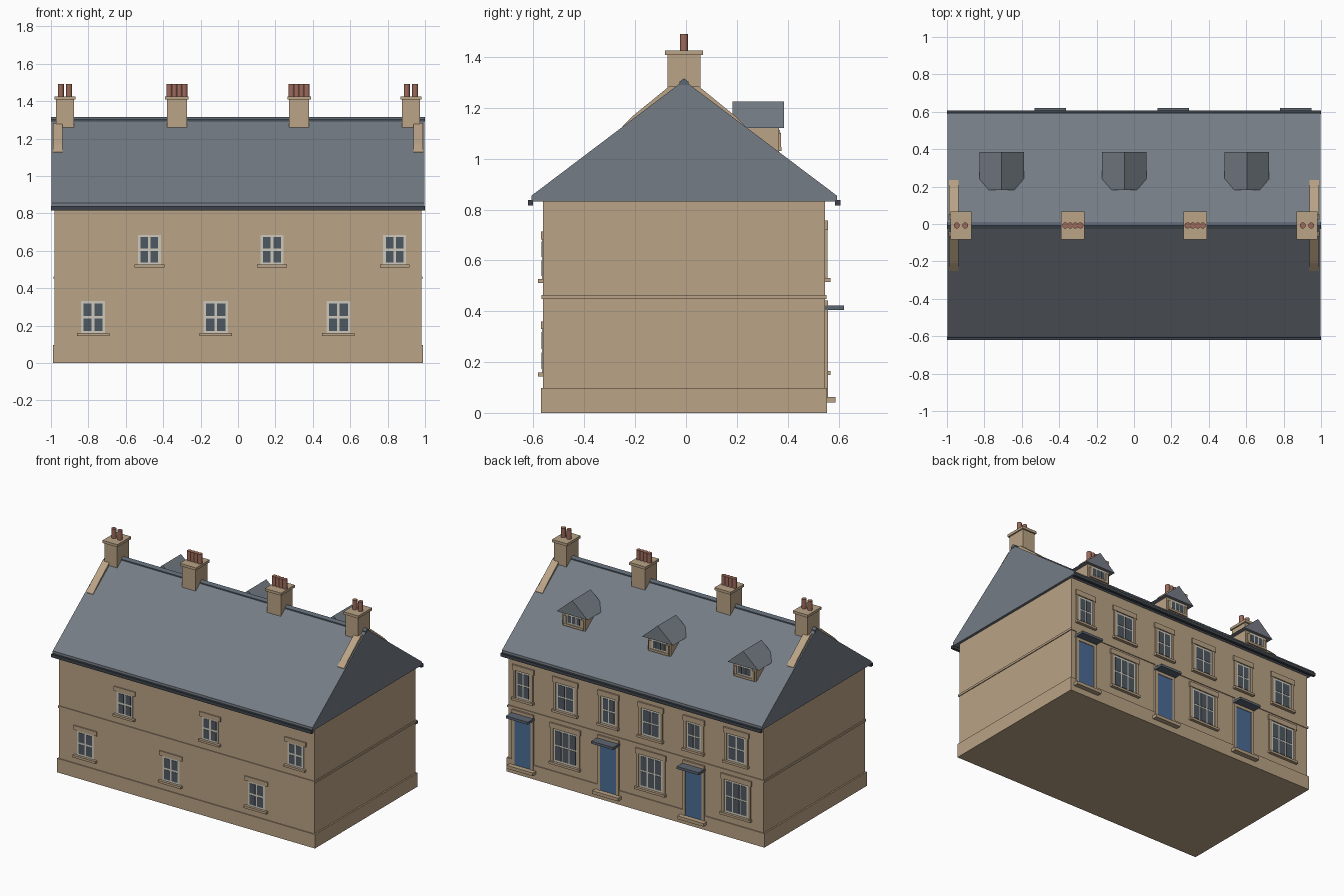
import bpy, bmesh, math
from mathutils import Vector

if "Cube" in bpy.data.objects:
    bpy.data.objects.remove(bpy.data.objects["Cube"])


def material(name, r, g, b):
    m = bpy.data.materials.new(name)
    lin = [((c / 255 + 0.055) / 1.055) ** 2.4 for c in (r, g, b)]
    m.diffuse_color = (*lin, 1)
    m.use_nodes = True
    m.node_tree.nodes["Principled BSDF"].inputs["Base Color"].default_value = m.diffuse_color
    return m


STONE = material("sandstone", 186, 163, 134)
SLATE = material("slate", 117, 124, 133)
LEAD = material("dark_lead", 92, 102, 113)
GUTTER = material("gutter_grey", 62, 68, 75)
CREAM = material("cream_paint", 205, 201, 188)
GLASS = material("window_glass", 78, 88, 97)
BLUE = material("door_blue", 76, 108, 148)
CLAY = material("terracotta", 156, 106, 90)


def finish(name, bm, mat):
    bmesh.ops.recalc_face_normals(bm, faces=bm.faces)
    me = bpy.data.meshes.new(name)
    bm.to_mesh(me)
    bm.free()
    me.materials.append(mat)
    ob = bpy.data.objects.new(name, me)
    bpy.context.collection.objects.link(ob)
    return ob


def box(name, x0, x1, y0, y1, z0, z1, mat):
    bm = bmesh.new()
    bmesh.ops.create_cube(bm, size=1)
    for v in bm.verts:
        v.co = Vector((x1 if v.co.x > 0 else x0, y1 if v.co.y > 0 else y0,
                       z1 if v.co.z > 0 else z0))
    return finish(name, bm, mat)


def prism(name, pts, a, b, mat, axis="x"):
    """Extrude a closed profile from a to b along x (profile y,z) or y (profile x,z)."""
    bm = bmesh.new()
    place = (lambda p: (a, p[0], p[1])) if axis == "x" else (lambda p: (p[0], a, p[1]))
    face = bm.faces.new([bm.verts.new(place(p)) for p in pts])
    r = bmesh.ops.extrude_face_region(bm, geom=[face])
    d = Vector((b - a, 0, 0)) if axis == "x" else Vector((0, b - a, 0))
    bmesh.ops.translate(bm, vec=d, verts=[g for g in r["geom"] if isinstance(g, bmesh.types.BMVert)])
    return finish(name, bm, mat)


FRONT, BACK, MID = -0.563, 0.547, -0.008
APEX, EAVE = 1.308, 0.855


def on_wall(name, wall, x, w, z0, z1, depth, mat):
    """Block of width w centred on x, standing out from a wall plane."""
    out = depth if wall > 0 else -depth
    box(name, x - w / 2, x + w / 2, *sorted((wall - 0.01 * (1 if wall > 0 else -1), wall + out)), z0, z1, mat)


def sash(wall, x, w, z0, z1, cols, rows, border=0.014, bar=0.01):
    """Painted frame with a grid of panes."""
    on_wall("window_frame", wall, x, w, z0, z1, 0.003, CREAM)
    pw = (w - 2 * border - (cols - 1) * bar) / cols
    ph = (z1 - z0 - 2 * border - (rows - 1) * bar) / rows
    for i in range(cols):
        for j in range(rows):
            px = x - w / 2 + border + pw / 2 + i * (pw + bar)
            pz = z0 + border + j * (ph + bar)
            on_wall("window_pane", wall, px, pw, pz, pz + ph, 0.005, GLASS)


# Body of the terrace
box("walls", -0.98, 0.98, FRONT, BACK, 0, 0.84, STONE)
box("plinth", -0.99, 0.99, FRONT - 0.007, BACK + 0.007, 0, 0.097, STONE)
box("string_course", -0.986, 0.986, FRONT - 0.006, BACK + 0.006, 0.448, 0.463, STONE)

# Main roof, ridge cap and gutters
prism("main_roof", [(-0.607, 0.832), (0.593, 0.832), (0.593, EAVE), (MID, APEX), (-0.607, EAVE)],
      -0.998, 0.998, SLATE)
prism("ridge_cap", [(MID - 0.018, 1.29), (MID + 0.018, 1.29), (MID + 0.018, 1.302),
                    (MID, 1.316), (MID - 0.018, 1.302)], -1, 1, LEAD)
box("front_gutter", -1, 1, -0.621, -0.601, 0.816, 0.838, GUTTER)
box("back_gutter", -1, 1, 0.587, 0.607, 0.816, 0.838, GUTTER)

# Chimney stacks with caps, pots and, at the gables, sloping skews
for x, w, pots in ((-0.925, 0.096, 2), (-0.327, 0.106, 4), (0.327, 0.106, 4), (0.925, 0.096, 2)):
    box("chimney_stack", x - w / 2, x + w / 2, MID - 0.065, MID + 0.065, 1.25, 1.41, STONE)
    box("chimney_cap", x - w / 2 - 0.009, x + w / 2 + 0.009, MID - 0.075, MID + 0.075, 1.408, 1.426, STONE)
    step = 0.045 if pots == 2 else 0.027
    for i in range(pots):
        bm = bmesh.new()
        bmesh.ops.create_cone(bm, cap_ends=True, segments=16, radius1=0.016, radius2=0.016, depth=0.07)
        bmesh.ops.translate(bm, vec=(x + (i - (pots - 1) / 2) * step, MID, 1.456), verts=bm.verts)
        pot = finish("chimney_pot", bm, CLAY)
        for p in pot.data.polygons:
            p.use_smooth = len(p.vertices) == 4
for side in (-1, 1):
    for s in (-1, 1):
        prism("gable_skew", [(MID + s * 0.242, 1.10), (MID + s * 0.242, 1.128), (MID + s * 0.2, 1.169),
                             (MID + s * 0.06, 1.283), (MID + s * 0.03, 1.283), (MID + s * 0.03, 1.2)],
              side * 0.938, side * 0.99, STONE)

# Front windows: lower and upper rows, offset from each other
for k in range(3):
    x = -0.775 + 0.656 * k
    sash(FRONT, x, 0.13, 0.158, 0.332, 2, 2, bar=0.014)
    on_wall("front_lintel", FRONT, x, 0.176, 0.33, 0.36, 0.008, STONE)
    on_wall("front_sill", FRONT, x, 0.174, 0.143, 0.159, 0.02, STONE)
    x = -0.474 + 0.656 * k
    sash(FRONT, x, 0.123, 0.524, 0.688, 2, 2, bar=0.014)
    on_wall("front_lintel", FRONT, x, 0.162, 0.683, 0.714, 0.008, STONE)
    on_wall("front_sill", FRONT, x, 0.16, 0.511, 0.526, 0.02, STONE)


def dressed_window(x, w, z0, z1, cols, rows):
    """Back window with stone jambs, lintel and sill."""
    sash(BACK, x, w, z0, z1, cols, rows)
    for s in (-1, 1):
        on_wall("window_jamb", BACK, x + s * (w / 2 + 0.009), 0.018, z0, z1, 0.009, STONE)
    on_wall("window_lintel", BACK, x, w + 0.05, z1, z1 + 0.036, 0.011, STONE)
    on_wall("window_sill", BACK, x, w + 0.05, z0 - 0.016, z0, 0.021, STONE)


# Back elevation: alternating doors and windows, dormers above
for k in range(3):
    xd = -0.447 + 0.656 * k
    xw = -0.772 + 0.656 * k
    dressed_window(xd, 0.115, 0.53, 0.72, 2, 2)
    dressed_window(xw, 0.145, 0.53, 0.72, 2, 2)
    dressed_window(xw, 0.185, 0.165, 0.395, 3, 2)
    # Door with surround, step and canopy
    on_wall("door", BACK, xd, 0.125, 0.06, 0.385, 0.008, BLUE)
    for s in (-1, 1):
        on_wall("door_jamb", BACK, xd + s * 0.072, 0.02, 0.06, 0.4, 0.012, STONE)
    on_wall("door_lintel", BACK, xd, 0.164, 0.385, 0.443, 0.012, STONE)
    on_wall("door_step", BACK, xd, 0.2, 0.04, 0.062, 0.042, STONE)
    on_wall("door_canopy", BACK, xd, 0.168, 0.405, 0.422, 0.074, LEAD)
    # Dormer
    x = -0.708 + 0.656 * k
    box("dormer_cheeks", x - 0.088, x + 0.088, 0.19, 0.366, 1.0, 1.125, STONE)
    prism("dormer_roof", [(x - 0.119, 1.12), (x + 0.119, 1.12), (x, 1.225)], 0.183, 0.386, SLATE, "y")
    sash(0.366, x, 0.115, 1.045, 1.112, 3, 1, border=0.01, bar=0.008)
    for s in (-1, 1):
        on_wall("dormer_jamb", 0.366, x + s * 0.067, 0.02, 1.035, 1.1, 0.008, STONE)
    on_wall("dormer_sill", 0.366, x, 0.154, 1.03, 1.045, 0.01, STONE)
